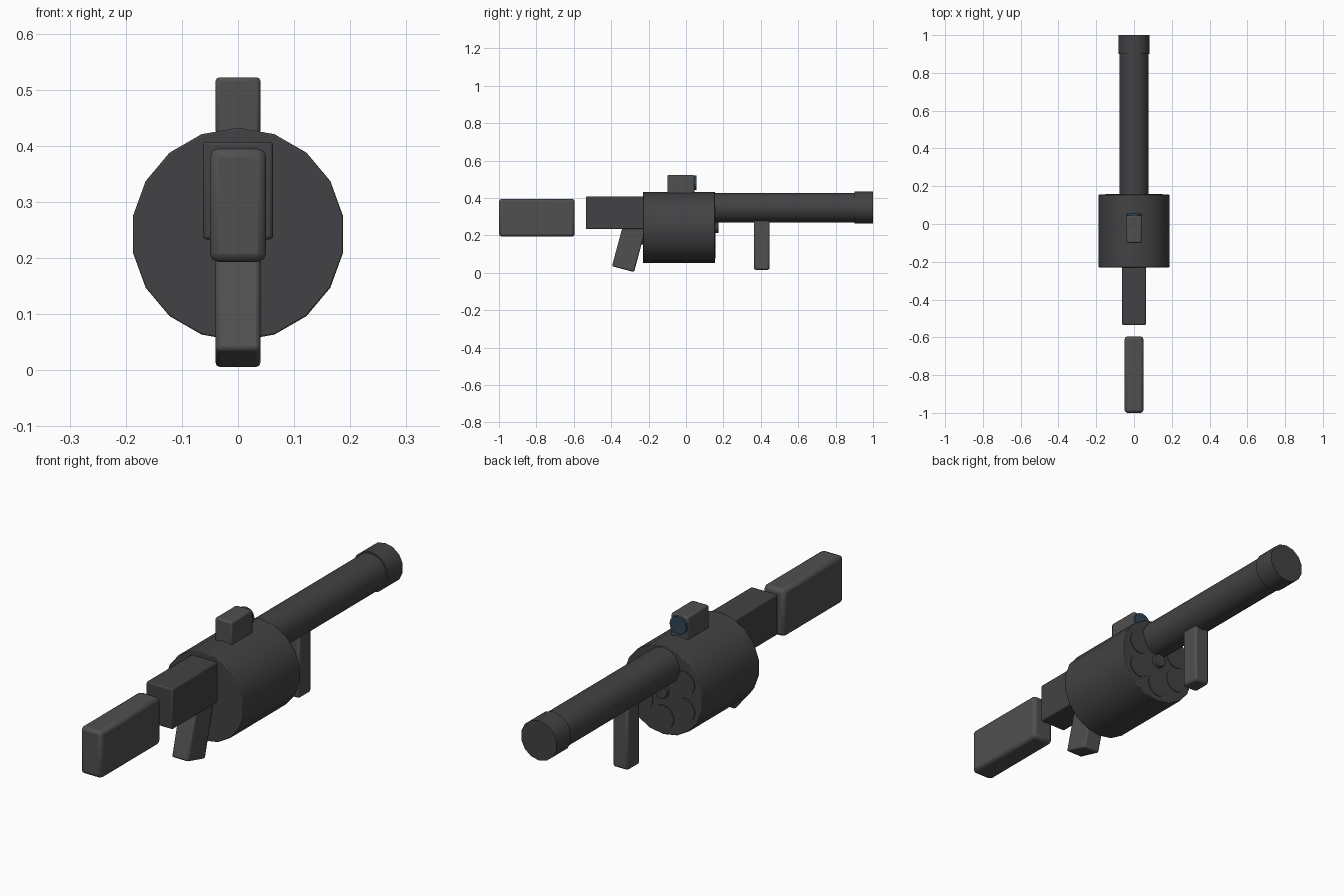
import bpy, math
from mathutils import Vector

if "Cube" in bpy.data.objects:
    bpy.data.objects.remove(bpy.data.objects["Cube"])


def material(name, color):
    m = bpy.data.materials.new(name)
    m.diffuse_color = color
    m.use_nodes = True
    m.node_tree.nodes["Principled BSDF"].inputs["Base Color"].default_value = m.diffuse_color
    return m


DARK = material("dark_metal", (0.055, 0.055, 0.058, 1))
GRIP = material("dark_polymer", (0.08, 0.08, 0.08, 1))
GLASS = material("blue_glass", (0.03, 0.06, 0.09, 1))


def finish(name, mat, bevel):
    ob = bpy.context.object
    ob.name = ob.data.name = name
    ob.data.materials.append(mat)
    if bevel:
        b = ob.modifiers.new("bevel", 'BEVEL')
        b.width, b.segments, b.limit_method = bevel, 2, 'ANGLE'
        b.angle_limit = math.radians(40)
    bpy.ops.object.shade_smooth_by_angle(angle=math.radians(30))
    return ob


def box(name, lo, hi, mat=DARK, bevel=0.008, tilt=0):
    lo, hi = Vector(lo), Vector(hi)
    bpy.ops.mesh.primitive_cube_add(size=1, location=(lo + hi) / 2)
    bpy.context.object.scale = hi - lo
    bpy.ops.object.transform_apply(location=False, rotation=False, scale=True)
    bpy.context.object.rotation_euler.x = math.radians(tilt)
    return finish(name, mat, bevel)


def tube(name, x, z, y0, y1, radius, sides, mat=DARK, bevel=0):
    # cylinder lying along y, with a vertex at the very top
    bpy.ops.mesh.primitive_cylinder_add(
        vertices=sides, radius=radius, depth=y1 - y0,
        location=(x, (y0 + y1) / 2, z), rotation=(-math.pi / 2, 0, 0))
    return finish(name, mat, bevel)


DRUM_Z, BARREL_Z = 0.242, 0.348

# revolving drum with its axle and ring of chambers
tube("drum", 0, DRUM_Z, -0.23, 0.155, 0.19, 18, bevel=0.003)
tube("drum_axle", 0, DRUM_Z, 0.14, 0.173, 0.03, 12, bevel=0.002)
for i in range(6):
    a = math.pi / 2 + i * math.pi / 3
    tube(f"chamber_{i + 1}", 0.115 * math.cos(a), DRUM_Z + 0.115 * math.sin(a),
         0.13, 0.158, 0.052, 14)

# barrel and muzzle ring
tube("barrel", 0, BARREL_Z, 0.15, 0.98, 0.079, 14)
tube("muzzle_ring", 0, BARREL_Z, 0.90, 1.0, 0.0855, 14)

# receiver behind the drum, and the detached shoulder stock
box("receiver", (-0.0625, -0.535, 0.233), (0.0625, -0.225, 0.407), bevel=0.006)
box("stock", (-0.05, -1.0, 0.193), (0.05, -0.595, 0.395), GRIP, 0.015)

# slanted rear grip, trigger and straight front grip
box("rear_grip", (-0.04, -0.365, 0.015), (0.04, -0.243, 0.267), GRIP, 0.008, tilt=-15)
box("trigger", (-0.012, -0.24, 0.15), (0.012, -0.22, 0.23), bevel=0.003)
box("front_grip", (-0.036, 0.363, 0.015), (0.036, 0.447, 0.285), GRIP, 0.01)

# sight on top of the drum with its lens
box("sight", (-0.04, -0.10, 0.42), (0.04, 0.045, 0.522), GRIP, 0.007)
tube("sight_lens", 0, 0.481, 0.03, 0.055, 0.04, 12, GLASS)
